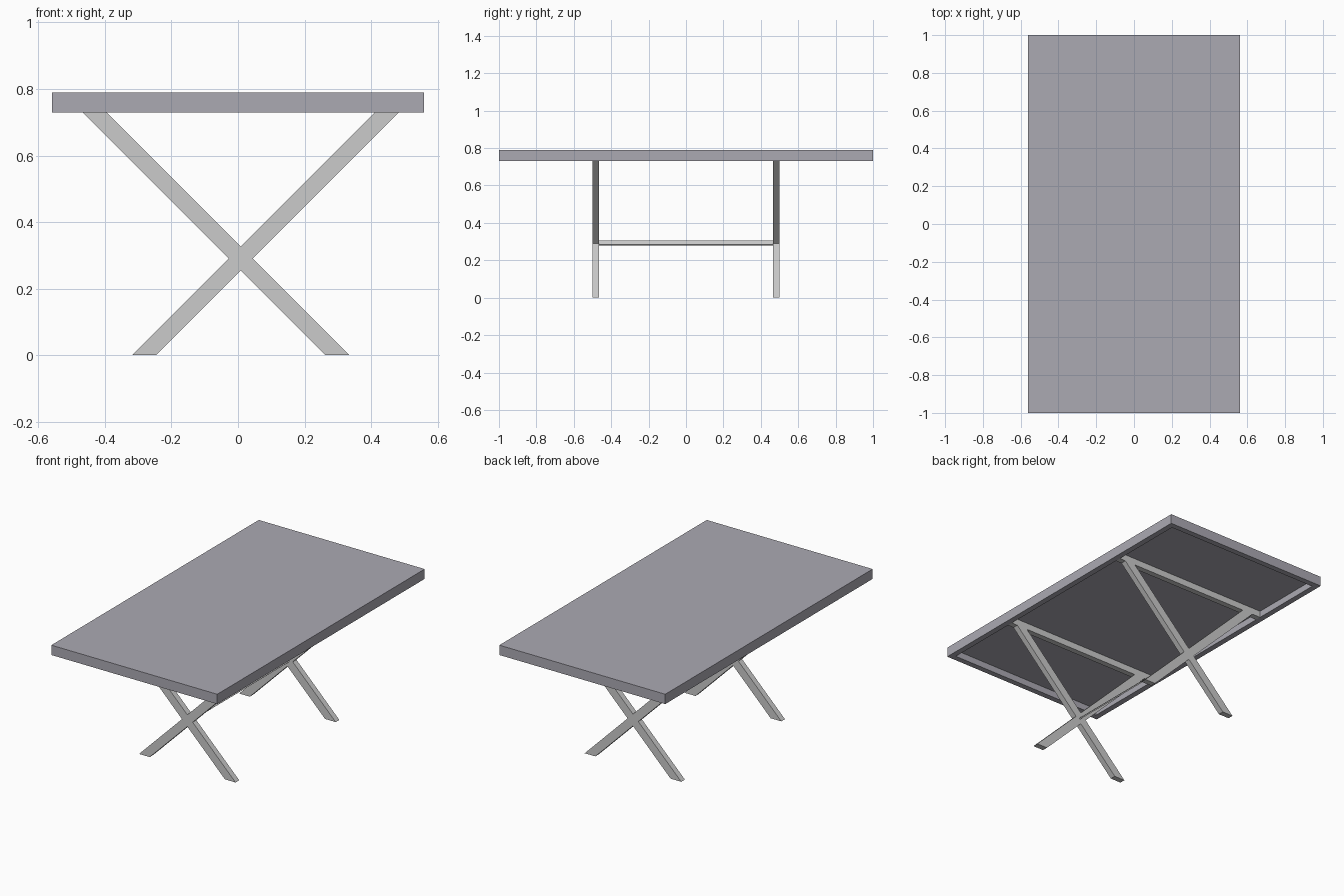
import bpy, bmesh
from mathutils import Matrix

if "Cube" in bpy.data.objects:
    bpy.data.objects.remove(bpy.data.objects["Cube"])


def finish(name, bm, mat=None):
    bmesh.ops.recalc_face_normals(bm, faces=bm.faces)
    me = bpy.data.meshes.new(name)
    bm.to_mesh(me)
    bm.free()
    ob = bpy.data.objects.new(name, me)
    bpy.context.collection.objects.link(ob)
    if mat:
        me.materials.append(mat)
    return ob


def box(name, size, loc, rot_y=0.0, mat=None):
    bm = bmesh.new()
    m = Matrix.Translation(loc) @ Matrix.Rotation(rot_y, 4, 'Y') @ Matrix.Diagonal((*size, 1))
    bmesh.ops.create_cube(bm, size=1, matrix=m)
    return finish(name, bm, mat)


def extrude_y(name, profile, y0, y1):
    bm = bmesh.new()
    face = bm.faces.new([bm.verts.new((x, y0, z)) for x, z in profile])
    ext = bmesh.ops.extrude_face_region(bm, geom=[face])["geom"]
    verts = [g for g in ext if isinstance(g, bmesh.types.BMVert)]
    bmesh.ops.translate(bm, verts=verts, vec=(0, y1 - y0, 0))
    return finish(name, bm)


top_mat = bpy.data.materials.new("top_grey")
top_mat.diffuse_color = (0.41, 0.40, 0.45, 1)
top_mat.use_nodes = True
top_mat.node_tree.nodes["Principled BSDF"].inputs["Base Color"].default_value = top_mat.diffuse_color

TOP, UNDER, RIM, DEPTH = 0.79, 0.73, 0.035, 0.04
HALF_X = 0.56

# Tabletop: slab with a recessed underside
bm = bmesh.new()
bmesh.ops.create_cube(bm, size=1, matrix=Matrix.Translation((0, 0, (TOP + UNDER) / 2))
                      @ Matrix.Diagonal((2 * HALF_X, 2, TOP - UNDER, 1)))
bm.normal_update()
under = min(bm.faces, key=lambda f: f.calc_center_median().z)
bmesh.ops.inset_region(bm, faces=[under], thickness=RIM, use_even_offset=True)
ext = bmesh.ops.extrude_face_region(bm, geom=[under])["geom"]
bmesh.ops.translate(bm, verts=[g for g in ext if isinstance(g, bmesh.types.BMVert)],
                    vec=(0, 0, DEPTH))
if under.is_valid:
    bmesh.ops.delete(bm, geom=[under], context='FACES_ONLY')
finish("tabletop", bm, top_mat)

# X-shaped leg frames, each with a crossbar set into the recess
CX, CZ, H = 0.008, 0.29, 0.036  # crossing point and half-width of a leg cut
b, t = CZ, UNDER - CZ           # 45 degree runs below and above the crossing
half = [(H, 0), (b + H, -b), (b - H, -b), (0, -H)]
cross = [(H, 0), (t + H, t), (t - H, t), (0, H), (-t + H, t), (-t - H, t), (-H, 0),
         (-b - H, -b), (-b + H, -b), (0, -H), (b - H, -b), (b + H, -b)]
cross = [(CX + x, CZ + z) for x, z in cross]
for side, s in (("front", -1), ("back", 1)):
    extrude_y(side + "_leg_frame", cross, s * 0.465, s * 0.5)
    box(side + "_crossbar", (2 * (HALF_X - RIM), 0.035, DEPTH),
        (0, s * 0.4825, UNDER + DEPTH / 2))

# Slanted flat stretcher joining the two crossings
box("stretcher", (0.028, 0.93, 0.008), (CX, 0, 0.292), rot_y=0.7854)
